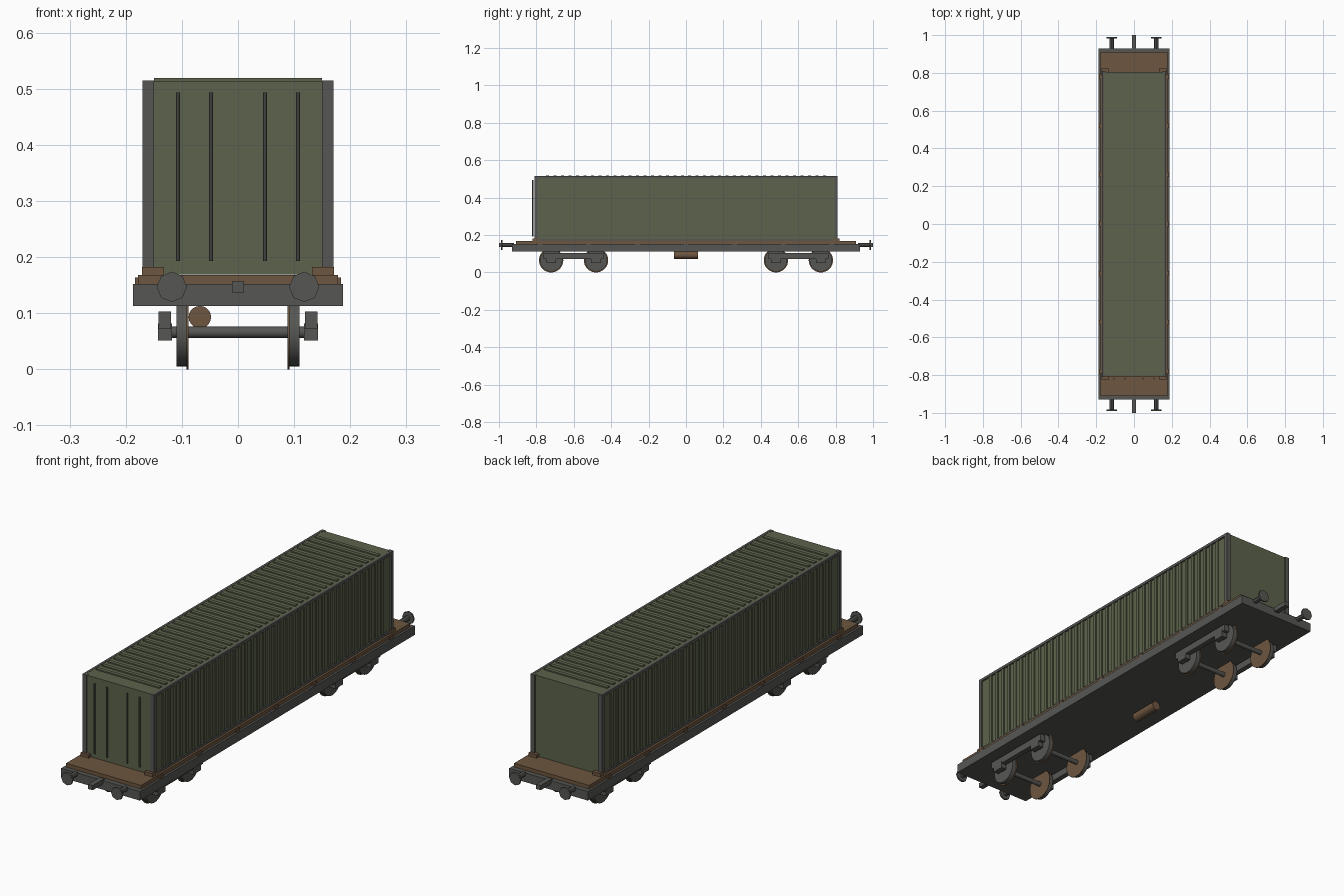
import bpy, math
from mathutils import Matrix

if "Cube" in bpy.data.objects:
    bpy.data.objects.remove(bpy.data.objects["Cube"])


def material(name, rgb):
    m = bpy.data.materials.new(name)
    m.diffuse_color = (*rgb, 1)
    m.use_nodes = True
    m.node_tree.nodes["Principled BSDF"].inputs["Base Color"].default_value = m.diffuse_color
    return m


GREEN = material("olive green", (0.108, 0.125, 0.072))
GREY = material("steel grey", (0.094, 0.097, 0.088))
BROWN = material("rust brown", (0.155, 0.092, 0.050))


def boxes(name, mat, items):
    """One object made of boxes given as (x0, x1, y0, y1, z0, z1)."""
    verts, faces = [], []
    for x0, x1, y0, y1, z0, z1 in items:
        n = len(verts)
        verts += [(x, y, z) for z in (z0, z1)
                  for x, y in ((x0, y0), (x1, y0), (x1, y1), (x0, y1))]
        faces += [tuple(n + i for i in f) for f in (
            (3, 2, 1, 0), (4, 5, 6, 7), (0, 1, 5, 4),
            (1, 2, 6, 5), (2, 3, 7, 6), (3, 0, 4, 7))]
    me = bpy.data.meshes.new(name)
    me.from_pydata(verts, [], faces)
    me.materials.append(mat)
    ob = bpy.data.objects.new(name, me)
    bpy.context.collection.objects.link(ob)
    return ob


def cylinder(name, mat, r, length, loc, axis, sides=24, smooth=True):
    bpy.ops.mesh.primitive_cylinder_add(vertices=sides, radius=r, depth=length)
    ob = bpy.context.object
    ob.name = name
    rot = {"X": Matrix.Rotation(math.pi / 2, 4, "Y"),
           "Y": Matrix.Rotation(math.pi / 2, 4, "X"),
           "Z": Matrix.Identity(4)}[axis]
    ob.data.transform(Matrix.Translation(loc) @ rot)
    ob.data.materials.append(mat)
    if smooth:
        bpy.ops.object.shade_smooth_by_angle(angle=math.radians(35))
    return ob


def mirrored(box):
    """The box and its copy on the other side of x = 0."""
    x0, x1, *rest = box
    return [box, (-x1, -x0, *rest)]


# Wagon frame and deck
boxes("frame", GREY, [(-0.187, 0.187, -0.93, 0.93, 0.113, 0.152)])
boxes("deck", BROWN, [(-0.178, 0.178, -0.91, 0.91, 0.152, 0.168)])
pockets = []
for i in range(7):
    y = -0.78 + 0.26 * i
    pockets += mirrored((0.177, 0.184, y - 0.012, y + 0.012, 0.152, 0.164))
boxes("stake_pockets", BROWN, pockets)

# Container shell with raised roof and side ribs
boxes("container_body", GREEN, [(-0.163, 0.163, -0.808, 0.806, 0.169, 0.514)])
rib_y = [-0.74 + 0.04 * i for i in range(38)]
boxes("roof_ribs", GREEN, [(-0.15, 0.15, y - 0.008, y + 0.008, 0.513, 0.519) for y in rib_y])
side_ribs = []
for y in rib_y:
    side_ribs += mirrored((0.162, 0.168, y - 0.008, y + 0.008, 0.180, 0.503))
boxes("side_ribs", GREEN, side_ribs)

# Container corner posts, rails and bottom locks
posts, rails, locks = [], [], []
for s in (-1, 1):
    ya, yb = sorted((s * 0.795, s * 0.811))
    posts += mirrored((0.150, 0.170, ya, yb, 0.169, 0.515))
    ya, yb = sorted((s * 0.785, s * 0.822))
    locks += mirrored((0.132, 0.171, ya, yb, 0.168, 0.182))
rails += mirrored((0.160, 0.170, -0.80, 0.80, 0.503, 0.515))
rails += mirrored((0.160, 0.170, -0.80, 0.80, 0.169, 0.180))
boxes("corner_posts", GREY, posts)
boxes("side_rails", GREY, rails)
boxes("container_locks", BROWN, locks)

# Door locking bars at the front
for x in (-0.107, -0.048, 0.048, 0.107):
    cylinder("door_bar", GREY, 0.0035, 0.30, (x, -0.819, 0.343), "Z", 8)

# Couplers and buffers at both ends
for s in (-1, 1):
    ya, yb = sorted((s * 0.92, s * 1.0))
    boxes("coupler", GREY, [(-0.011, 0.011, ya, yb, 0.137, 0.157)])
    for x in (-0.118, 0.118):
        cylinder("buffer_stem", GREY, 0.011, 0.06, (x, s * 0.957, 0.147), "Y", 8, False)
        cylinder("buffer_plate", GREY, 0.027, 0.008, (x, s * 0.986, 0.147), "Y", 8, False)

# Wheelsets and bogie sides
for c in (-0.601, 0.601):
    boxes("bogie_side", GREY, mirrored((0.119, 0.142, c - 0.16, c + 0.16, 0.072, 0.103)))
    for y in (c - 0.12, c + 0.12):
        cylinder("axle", GREY, 0.010, 0.26, (0, y, 0.066), "X", 16)
        boxes("axle_box", GREY, mirrored((0.118, 0.143, y - 0.026, y + 0.026, 0.051, 0.082)))
        for s in (-1, 1):
            cylinder("wheel", GREY, 0.060, 0.019, (s * 0.1005, y, 0.065), "X", 32)
            cylinder("wheel_flange", BROWN, 0.065, 0.003, (s * 0.0900, y, 0.065), "X", 32)

# Air tank under the frame
cylinder("air_tank", BROWN, 0.020, 0.13, (-0.068, 0, 0.093), "Y", 20)
